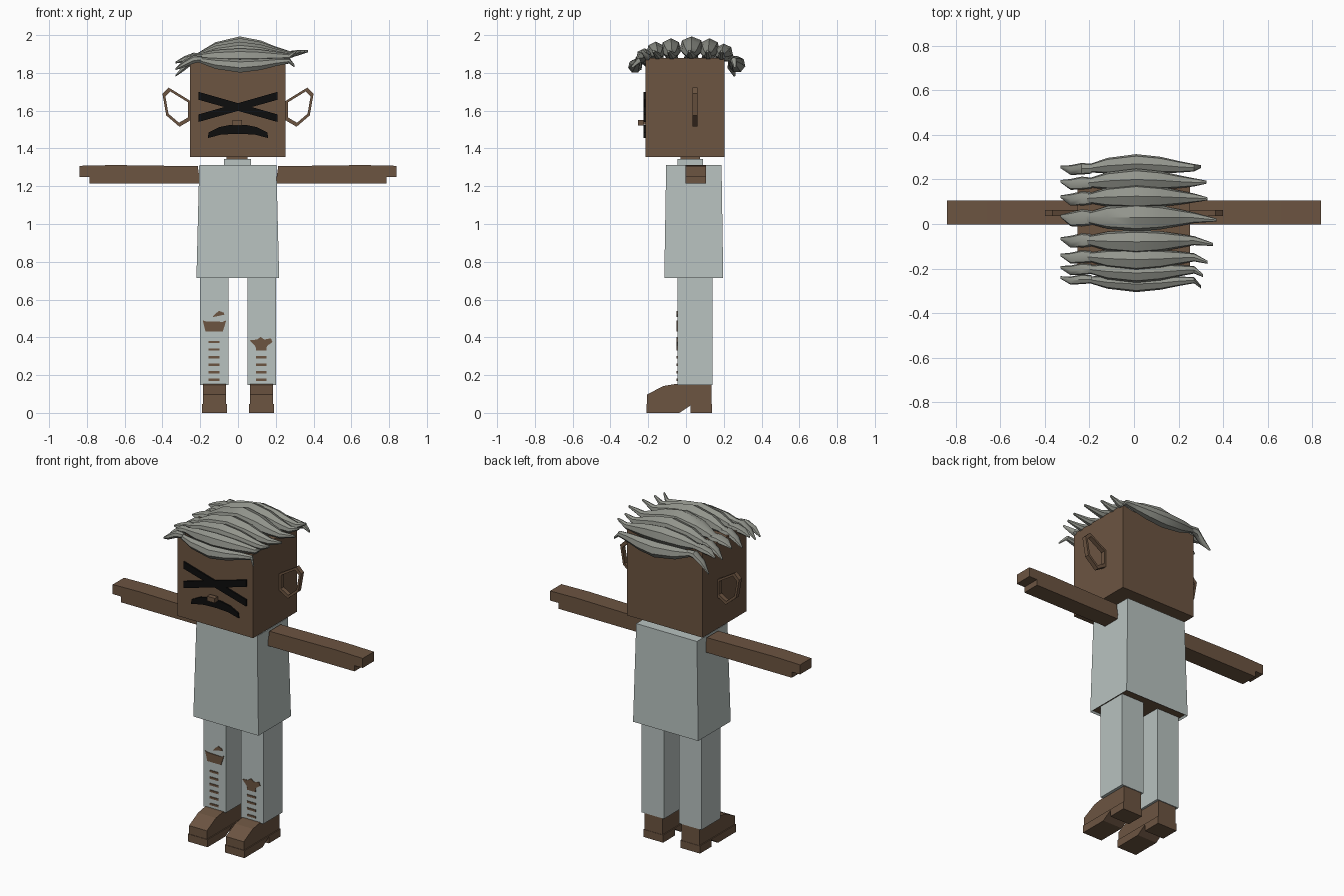
import bpy, bmesh, math
from mathutils import Vector

if "Cube" in bpy.data.objects:
    bpy.data.objects.remove(bpy.data.objects["Cube"], do_unlink=True)


def material(name, color):
    m = bpy.data.materials.new(name)
    m.use_nodes = True
    m.diffuse_color = (*color, 1)
    m.node_tree.nodes["Principled BSDF"].inputs["Base Color"].default_value = (*color, 1)
    return m


SKIN = material("brown", (0.15, 0.089, 0.053))
CLOTH = material("pale_cloth", (0.48, 0.54, 0.525))
HAIR = material("grey_hair", (0.29, 0.30, 0.265))
BLACK = material("black", (0.004, 0.004, 0.004))


def finish(name, bm, *mats):
    bmesh.ops.recalc_face_normals(bm, faces=bm.faces)
    mesh = bpy.data.meshes.new(name)
    bm.to_mesh(mesh)
    bm.free()
    for m in mats:
        mesh.materials.append(m)
    ob = bpy.data.objects.new(name, mesh)
    bpy.context.scene.collection.objects.link(ob)
    return ob


def box(name, x, y, z, mat):
    """Box from (min, max) spans."""
    bm = bmesh.new()
    bmesh.ops.create_cube(bm, size=1)
    for v in bm.verts:
        v.co = [s[0] if c < 0 else s[1] for c, s in zip(v.co, (x, y, z))]
    return finish(name, bm, mat)


def prism(name, outline, axis, lo, hi, mat):
    """Extrude a flat outline along x (outline is y, z) or y (outline is x, z)."""
    bm = bmesh.new()
    place = (lambda a, b, d: (d, a, b)) if axis == "x" else (lambda a, b, d: (a, d, b))
    face = bm.faces.new([bm.verts.new(place(a, b, lo)) for a, b in outline])
    new = bmesh.ops.extrude_face_region(bm, geom=[face])["geom"]
    shift = Vector(place(0, 0, hi - lo))
    bmesh.ops.translate(bm, vec=shift, verts=[v for v in new if isinstance(v, bmesh.types.BMVert)])
    return finish(name, bm, mat)


def lock(name, path, sides=7):
    """Tapered hair strand; path holds (centre, half width, half height)."""
    bm = bmesh.new()
    rings = []
    for c, w, h in path:
        ring = []
        for i in range(sides):
            a = math.tau * i / sides + math.pi / 2
            ring.append(bm.verts.new((c[0], c[1] + w * math.cos(a), c[2] + h * math.sin(a))))
        rings.append(ring)
    for r, s in zip(rings, rings[1:]):
        for i in range(sides):
            j = (i + 1) % sides
            bm.faces.new((r[i], r[j], s[j], s[i]))
    bm.faces.new(rings[0])
    bm.faces.new(rings[-1])
    ob = finish(name, bm, HAIR)
    bpy.ops.object.select_all(action="DESELECT")
    ob.select_set(True)
    bpy.context.view_layer.objects.active = ob
    bpy.ops.object.shade_smooth_by_angle(angle=math.radians(40))


# Head and neck
box("head", (-0.255, 0.252), (-0.215, 0.205), (1.355, 1.88), SKIN)
box("neck", (-0.06, 0.05), (-0.03, 0.075), (1.3, 1.36), SKIN)
box("collar", (-0.075, 0.07), (-0.045, 0.09), (1.3, 1.343), CLOTH)

# Face
for name, s in (("eye_bar_down", 1), ("eye_bar_up", -1)):
    bar = [(-0.21 * s, 1.70), (0.21 * s, 1.58), (0.21 * s, 1.54), (-0.21 * s, 1.658)]
    prism(name, bar, "y", -0.2245, -0.2145, BLACK)
half = [(0.16, 1.455), (0.155, 1.485), (0.1, 1.513), (0.04, 1.525)]
inner = [(0.02, 1.477), (0.09, 1.473)]
mouth = half + [(-x, z) for x, z in reversed(half)] + [(-x, z) for x, z in reversed(inner)] + inner
prism("mouth", mouth, "y", -0.2245, -0.2145, BLACK)
box("nose", (-0.03, 0.022), (-0.255, -0.225), (1.522, 1.55), SKIN)
box("nose_bridge", (-0.015, 0.01), (-0.23, -0.21), (1.528, 1.545), SKIN)

# Ears: flat open rings
EAR = [(0.25, 1.65), (0.29, 1.675), (0.367, 1.722), (0.40, 1.69),
       (0.38, 1.575), (0.31, 1.515), (0.25, 1.55)]
for side, s in (("left", 1), ("right", -1)):
    bm = bmesh.new()
    mid = Vector((0.322, 0, 1.62))
    loops = []
    for y in (0.035, 0.062):
        for k in (1, 0.8):
            loops.append([bm.verts.new((s * (mid.x + (x - mid.x) * k), y, mid.z + (z - mid.z) * k))
                          for x, z in EAR])
    n = len(EAR)
    for a, b in ((0, 1), (1, 3), (3, 2), (2, 0)):
        for i in range(n):
            j = (i + 1) % n
            bm.faces.new((loops[a][i], loops[a][j], loops[b][j], loops[b][i]))
    finish(side + "_ear", bm, SKIN)

# Torso: flares downward, skin shows inside the hem
bm = bmesh.new()
bmesh.ops.create_cube(bm, size=1)
for v in bm.verts:
    low = v.co.z < 0
    w = 0.219 if low else 0.204
    y = (-0.115, 0.197) if low else (-0.105, 0.188)
    v.co = (math.copysign(w, v.co.x) - 0.001, y[v.co.y > 0], 0.715 if low else 1.312)
bm.normal_update()
hem = min(bm.faces, key=lambda f: f.normal.z)
bmesh.ops.inset_individual(bm, faces=[hem], thickness=0.012, depth=-0.01)
hem.material_index = 1
finish("shirt", bm, CLOTH, SKIN)

# Arms, legs and shoes
ARM = [(0.2, 1.215), (0.785, 1.215), (0.785, 1.25), (0.84, 1.25),
       (0.84, 1.308), (0.66, 1.312), (0.213, 1.306)]
SHOE = [(-0.207, 0.045), (0.135, 0.045), (0.135, 0.152), (-0.06, 0.152),
        (-0.12, 0.142), (-0.207, 0.097)]
SOLE = [(-0.21, 0), (-0.035, 0), (0.025, 0.04), (0.025, 0), (0.137, 0),
        (0.137, 0.046), (-0.21, 0.046)]
for side, s in (("left", 1), ("right", -1)):
    prism(side + "_arm", [(s * x, z) for x, z in ARM], "y", -0.003, 0.105, SKIN)
    box(side + "_leg", sorted((s * 0.05, s * 0.202)), (-0.045, 0.14), (0.148, 0.73), CLOTH)
    prism(side + "_shoe", SHOE, "x", s * 0.064, s * 0.184, SKIN)
    prism(side + "_sole", SOLE, "x", s * 0.058, s * 0.19, SKIN)

# Trouser rips: thin plates on the front of the legs
for side, cx, count in (("right", -0.127, 6), ("left", 0.123, 5)):
    for i in range(count):
        z = 0.175 + 0.04 * i
        box(f"{side}_rip_{i + 1}", (cx - 0.029, cx + 0.029), (-0.049, -0.043),
            (z - 0.006, z + 0.006), SKIN)
prism("right_knee_hole", [(-0.172, 0.432), (-0.08, 0.432), (-0.062, 0.49), (-0.08, 0.482),
                          (-0.172, 0.485), (-0.187, 0.49)], "y", -0.049, -0.043, SKIN)
prism("right_small_hole", [(-0.135, 0.507), (-0.105, 0.513), (-0.072, 0.52), (-0.075, 0.53),
                           (-0.1, 0.54), (-0.12, 0.525)], "y", -0.049, -0.043, SKIN)
prism("left_knee_hole", [(0.062, 0.385), (0.09, 0.355), (0.1, 0.335), (0.147, 0.335),
                         (0.155, 0.355), (0.182, 0.375), (0.175, 0.395), (0.14, 0.388),
                         (0.12, 0.402), (0.1, 0.388)], "y", -0.049, -0.043, SKIN)

# Hair: long locks sweeping to the left, each with a short tuft on the right
# Each row: y, middle height, half width, tip x
LOCKS = [(-0.27, 1.835, 0.037, 0.30), (-0.22, 1.885, 0.045, 0.31), (-0.16, 1.915, 0.05, 0.33),
         (-0.08, 1.928, 0.055, 0.355), (0.03, 1.938, 0.065, 0.37), (0.125, 1.928, 0.055, 0.33),
         (0.20, 1.905, 0.05, 0.325), (0.27, 1.845, 0.045, 0.30)]
# Along a lock: x, share of middle height, relative thickness
SWEEP = [(-0.215, 0, 0.35), (-0.12, 0.62, 0.8), (0.01, 1, 1), (0.12, 0.75, 0.85),
         (0.2, 0.4, 0.6), (0.27, 0.2, 0.38)]
for k, (y, zm, w, tip) in enumerate(LOCKS):
    outer = abs(y) > 0.25
    root = 1.87 if outer else 1.885
    y0 = y * 0.92
    path = [((x, y0 + (y - y0) * m, root + (zm - root) * m), w * t, min(w, 0.055) * t)
            for x, m, t in SWEEP]
    lift = -0.035 if outer else 0.03
    path.append(((tip, y - 0.012, root + lift), 0.007, 0.007))
    lock(f"hair_lock_{k + 1}", path)
    drop = 0.03 + 0.035 * (k % 2) + (0.02 if outer else 0)
    tuft = [((-0.19, y0, root + 0.003), w * 0.5, 0.016), ((-0.235, y0, root), w * 0.6, 0.022),
            ((-0.285, y0 - 0.006, root - drop * 0.5), w * 0.5, 0.018),
            ((-0.33, y0 + 0.008, root - drop), 0.006, 0.005)]
    lock(f"hair_tuft_{k + 1}", tuft)
